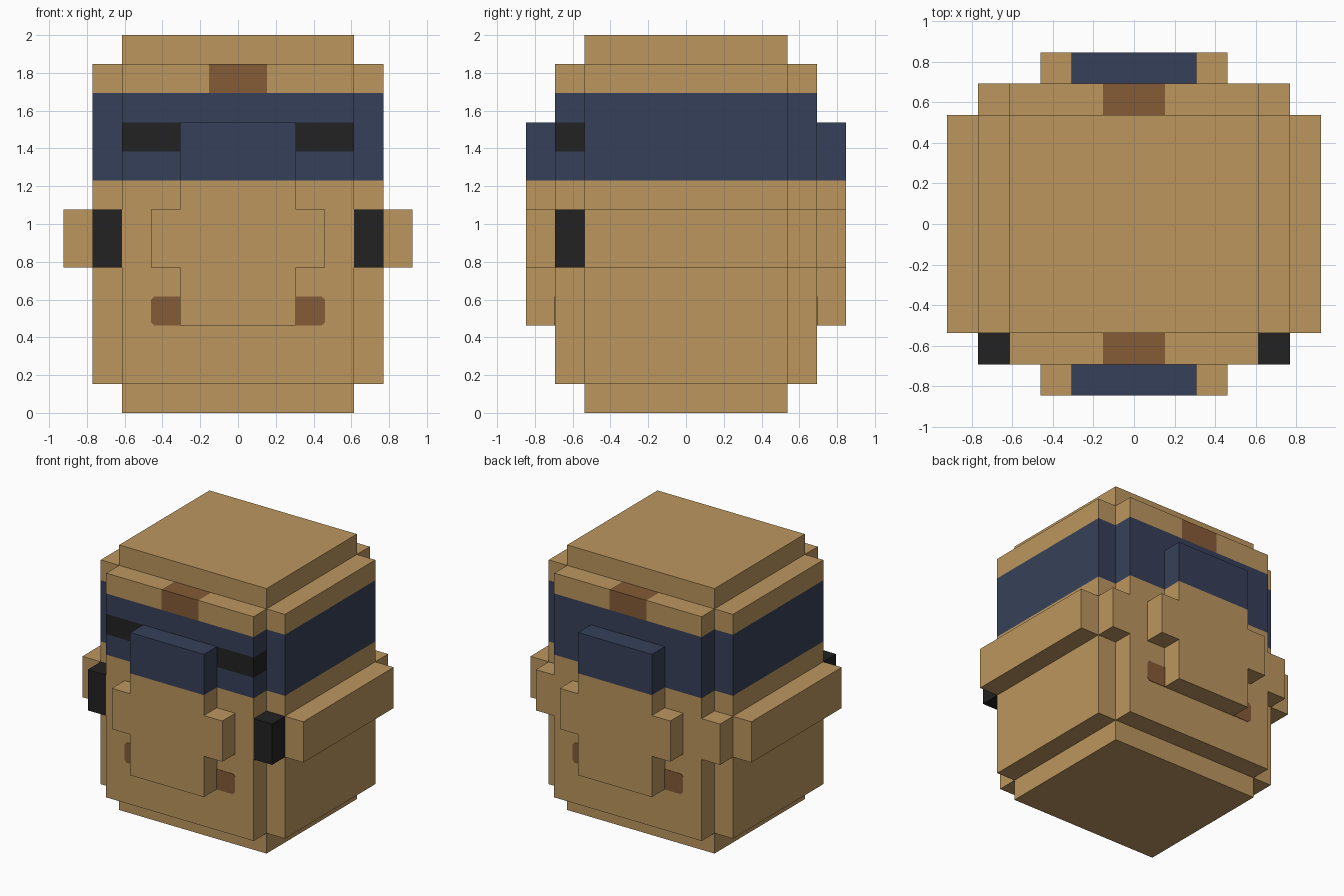
import bpy
import bmesh
from mathutils import Vector

U = 2 / 13  # one block of the grid the head is built on

cube = bpy.data.objects.get("Cube")
if cube:
    bpy.data.objects.remove(cube, do_unlink=True)


def make_material(name, rgb):
    mat = bpy.data.materials.new(name)
    mat.use_nodes = True
    mat.diffuse_color = (*rgb, 1)
    bsdf = next(n for n in mat.node_tree.nodes if n.type == 'BSDF_PRINCIPLED')
    bsdf.inputs["Base Color"].default_value = (*rgb, 1)
    bsdf.inputs["Roughness"].default_value = 0.9
    return mat


TAN = make_material("tan", (0.503, 0.305, 0.114))
BLUE = make_material("navy_blue", (0.037, 0.051, 0.100))
BROWN = make_material("brown", (0.235, 0.105, 0.037))
BLACK = make_material("black", (0.016, 0.016, 0.016))


def prism(name, outline, direction, mats, cuts=(), rule=None):
    """Extrude an outline, slice it at the given planes, then colour faces by rule (block units)."""
    bm = bmesh.new()
    face = bm.faces.new([bm.verts.new(p) for p in outline])
    moved = bmesh.ops.extrude_face_region(bm, geom=[face], use_keep_orig=True)["geom"]
    verts = [v for v in moved if isinstance(v, bmesh.types.BMVert)]
    bmesh.ops.translate(bm, vec=Vector(direction), verts=verts)
    for axis, values in cuts:
        normal = Vector([float(i == axis) for i in range(3)])
        for value in values:
            bmesh.ops.bisect_plane(bm, geom=bm.verts[:] + bm.edges[:] + bm.faces[:],
                                   plane_co=normal * value, plane_no=normal, dist=1e-5)
    bmesh.ops.recalc_face_normals(bm, faces=bm.faces[:])
    if rule:
        for f in bm.faces:
            f.material_index = rule(f.calc_center_median())
    bmesh.ops.scale(bm, vec=(U, U, U), verts=bm.verts[:])
    mesh = bpy.data.meshes.new(name)
    bm.to_mesh(mesh)
    bm.free()
    for mat in mats:
        mesh.materials.append(mat)
    obj = bpy.data.objects.new(name, mesh)
    bpy.context.scene.collection.objects.link(obj)
    return obj


def box(name, xs, ys, zs, mat):
    (x0, x1), (y0, y1), (z0, z1) = xs, ys, zs
    outline = [(x0, y0, z0), (x1, y0, z0), (x1, y1, z0), (x0, y1, z0)]
    return prism(name, outline, (0, 0, z1 - z0), [mat])


# Head: block with notched corners, band, eyes and forehead patches
def head_colour(c):
    at_end = abs(c.y) > 3.6
    if 8 < c.z < 11:
        return 3 if c.y < -3.6 and 9 < c.z < 10 and abs(c.x) > 2 else 1
    return 2 if c.z > 11 and at_end and abs(c.x) < 1 else 0


quarter = [(5, 3.5), (4, 3.5), (4, 4.5)]
plan = (quarter + [(-x, y) for x, y in reversed(quarter)]
        + [(-x, -y) for x, y in quarter] + [(x, -y) for x, y in reversed(quarter)])
prism("head", [(x, y, 1) for x, y in plan], (0, 0, 11), [TAN, BLUE, BROWN, BLACK],
      [(2, (8, 9, 10, 11)), (0, (-4, -2, -1, 1, 2, 4)), (1, (-3.5, 3.5))], head_colour)
box("crown", (-4, 4), (-3.5, 3.5), (12, 13), TAN)
box("base", (-4, 4), (-3.5, 3.5), (0, 1), TAN)

# Raised face plates, with the band running over their tops
half = [(2, 3), (2, 5), (3, 5), (3, 7), (2, 7), (2, 10)]
shape = half + [(-x, z) for x, z in reversed(half)]
for end, s in (("front", -1), ("back", 1)):
    prism(end + "_face_plate", [(x, 4.5 * s, z) for x, z in shape], (0, s, 0),
          [TAN, BLUE], [(2, (8,))], lambda c: int(c.z > 8))

for side, m in (("left", 1), ("right", -1)):
    # Side bars and corner blocks
    box(side + "_ear", sorted((5 * m, 6 * m)), (-3.5, 3.5), (5, 7), TAN)
    for end, s, mat in (("front", -1, BLACK), ("back", 1, TAN)):
        box(f"{side}_{end}_corner_block", sorted((4 * m, 5 * m)),
            sorted((3.5 * s, 4.5 * s)), (5, 7), mat)
        # Cheek patches with clipped outer corners
        patch = [(2, 3), (2.88, 3), (3, 3.12), (3, 3.88), (2.88, 4), (2, 4)]
        prism(f"{side}_{end}_cheek", [(x * m, 4.5 * s, z) for x, z in patch],
              (0, 0.02 * s, 0), [BROWN])
